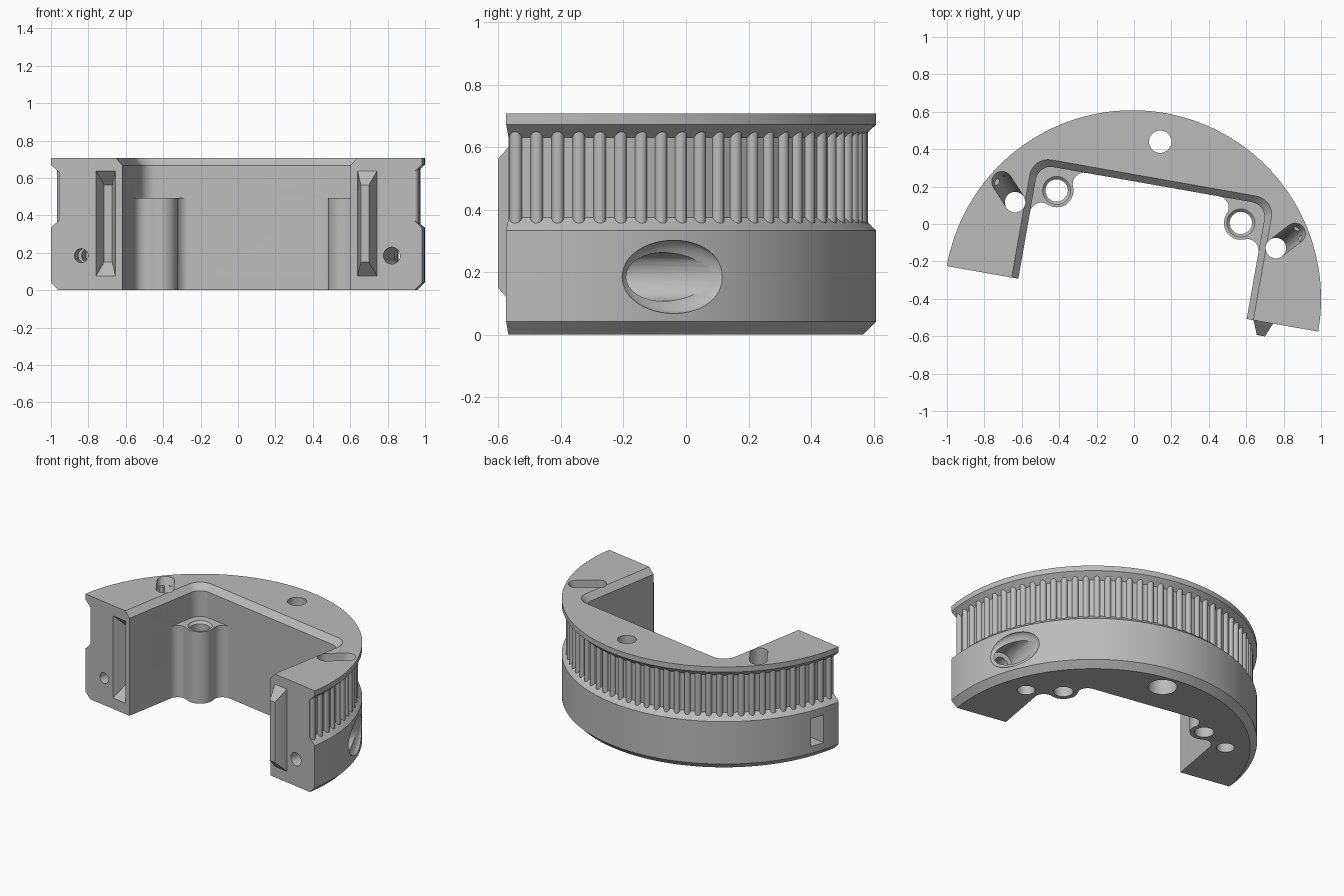
import bpy, bmesh, math
from math import sin, cos, pi, radians
from mathutils import Matrix, Vector

cube = bpy.data.objects.get("Cube")
if cube:
    bpy.data.objects.remove(cube, do_unlink=True)

grey = bpy.data.materials.new("plain grey")
grey.use_nodes = True
grey.diffuse_color = (0.5, 0.5, 0.5, 1)
grey.node_tree.nodes["Principled BSDF"].inputs["Base Color"].default_value = (0.5, 0.5, 0.5, 1)

R = 1.008          # flange radius
ROOT = 0.963       # radius between the teeth
HEIGHT = 0.708
WALL = 0.62        # half width of the square pocket
BOLT_Z = 0.185
# Everything is built around the ring axis, then turned into place
PLACE = Matrix.Translation((-0.008, -0.4, 0)) @ Matrix.Rotation(radians(-10), 4, 'Z')


def finish(name, bm):
    bmesh.ops.recalc_face_normals(bm, faces=bm.faces)
    mesh = bpy.data.meshes.new(name)
    bm.to_mesh(mesh)
    bm.free()
    mesh.materials.append(grey)
    ob = bpy.data.objects.new(name, mesh)
    bpy.context.collection.objects.link(ob)
    return ob


def add_loft(bm, loops):
    """Skin a stack of matching loops and cap both ends."""
    rows = [[bm.verts.new(p) for p in loop] for loop in loops]
    n = len(rows[0])
    for a, b in zip(rows, rows[1:]):
        for i in range(n):
            j = (i + 1) % n
            bm.faces.new((a[i], a[j], b[j], b[i]))
    bm.faces.new(rows[0])
    bm.faces.new(rows[-1])


def loft(name, loops):
    bm = bmesh.new()
    add_loft(bm, loops)
    return finish(name, bm)


def ring(x, y, z, r, n=32):
    return [(x + r * cos(2 * pi * i / n), y + r * sin(2 * pi * i / n), z) for i in range(n)]


def upright_ring(x, y, z, r, n=32):
    return [(x + r * cos(2 * pi * i / n), y, z + r * sin(2 * pi * i / n)) for i in range(n)]


def arc(cx, cy, r, a0, a1, n=8):
    return [(cx + r * cos(radians(a0 + (a1 - a0) * i / n)),
             cy + r * sin(radians(a0 + (a1 - a0) * i / n))) for i in range(n + 1)]


def box_loop(x, w, y, z0, z1):
    return [(x - w, y, z0), (x + w, y, z0), (x + w, y, z1), (x - w, y, z1)]


def at_height(points, z):
    return [(x, y, z) for x, y in points]


def mirrored(half):
    return half + [(-x, y) for x, y in reversed(half)]


def cut(target, cutter):
    cutter.hide_render = True
    mod = target.modifiers.new("cut", 'BOOLEAN')
    mod.operation = 'DIFFERENCE'
    mod.solver = 'EXACT'
    mod.object = cutter
    bpy.context.view_layer.objects.active = target
    bpy.ops.object.modifier_apply(modifier=mod.name)
    bpy.data.objects.remove(cutter, do_unlink=True)


# Half ring body: revolved profile with chamfered foot and toothed channel
profile = [(0.3, 0), (R - 0.042, 0), (R, 0.042), (R, 0.333), (ROOT, 0.375),
           (ROOT, 0.63), (R, 0.672), (R, HEIGHT), (0.3, HEIGHT)]
bm = bmesh.new()
face = bm.faces.new([bm.verts.new((r, 0, z)) for r, z in profile])
bmesh.ops.spin(bm, geom=[face] + face.edges[:] + face.verts[:], cent=(0, 0, 0),
               axis=(0, 0, 1), angle=pi, steps=96)
body = finish("half_ring_body", bm)


# Square pocket with rounded corners and a bevelled rim
def pocket(w, r):
    return mirrored([(w, -0.2)] + arc(w - r, w - r, r, 0, 90))


BOSS_TOP = 0.492
rim = WALL + 0.036
cut(body, loft("pocket_cutter", [at_height(pocket(WALL, 0.08), BOSS_TOP),
                                 at_height(pocket(WALL, 0.08), HEIGHT - 0.04),
                                 at_height(pocket(rim, 0.1), HEIGHT),
                                 at_height(pocket(rim, 0.1), HEIGHT + 0.1)]))

# Lower pocket leaves a filleted screw boss in each corner
boss, boss_r, fillet = 0.5, 0.09, 0.06
fx = WALL - fillet
fy = boss - math.sqrt((boss_r + fillet) ** 2 - (fx - boss) ** 2)
turn = math.degrees(math.atan2(boss - fy, boss - fx))
side = arc(fx, fy, fillet, 0, turn) + arc(boss, boss, boss_r, turn - 180, -135)[1:]
outline = mirrored([(WALL, -0.2)] + side + [(y, x) for x, y in reversed(side[:-1])])
cut(body, loft("lower_pocket_cutter", [at_height(outline, -0.1),
                                       at_height(outline, BOSS_TOP + 0.0005)]))

for s in (-1, 1):
    # Countersunk boss holes
    cut(body, loft("boss_hole_cutter", [ring(s * boss, boss, z, r) for z, r in
               ((-0.1, 0.06), (BOSS_TOP - 0.015, 0.06), (BOSS_TOP, 0.075), (0.6, 0.075))]))
    # Vertical hole with a slanted slot opening on the top
    cut(body, loft("vertical_hole_cutter", [ring(s * 0.708, 0.4, z, 0.055) for z in (-0.1, 0.8)]))
    bm = bmesh.new()
    for x, y, z in ((0.708, 0.4, 0.45), (0.708, 0.4, 0.72), (0.8, 0.5, 0.72)):
        for p in ring(s * x, y, z, 0.0548):
            bm.verts.new(p)
    hull = bmesh.ops.convex_hull(bm, input=bm.verts[:])
    bmesh.ops.delete(bm, geom=[v for v in bm.verts if not v.link_faces], context='VERTS')
    cut(body, finish("slot_cutter", bm))

# Rear hole, counterbored from below
cut(body, loft("rear_hole_cutter", [ring(0, 0.853, z, r) for z, r in
           ((-0.1, 0.09), (0.25, 0.09), (0.2501, 0.06), (0.8, 0.06))]))

# Clamp bolt: clearance bore and head recess on the left, bore and nut pocket on the right
cut(body, loft("bolt_bore_cutter", [upright_ring(0.843, y, BOLT_Z, r) for y, r in
           ((-0.1, 0.045), (0.33, 0.045), (0.3301, 0.078), (1.1, 0.078))]))
bm = bmesh.new()
angle = radians(31)
bmesh.ops.create_uvsphere(bm, u_segments=48, v_segments=24, radius=1,
    matrix=Matrix.Translation((R * cos(angle), R * sin(angle), BOLT_Z))
    @ Matrix.Rotation(angle, 4, 'Z') @ Matrix.Diagonal((0.05, 0.18, 0.117, 1)))
cut(body, finish("bolt_recess_cutter", bm))
cut(body, loft("nut_bore_cutter", [upright_ring(-0.843, y, BOLT_Z, 0.037) for y in (-0.1, 0.35)]))
cut(body, loft("nut_pocket_cutter", [box_loop(-0.93, 0.17, y, BOLT_Z - 0.095, BOLT_Z + 0.095)
                                     for y in (0.125, 0.22)]))

# Tapered key: groove in the right end, matching tongue on the left end
KEY_X, KEY_LOW, KEY_HIGH = 0.71, 0.075, 0.638


def key(x, depth, start):
    return [box_loop(x, w, y, KEY_LOW + d, KEY_HIGH - d)
            for w, y, d in ((0.053, start, 0), (0.053, 0, 0), (0.022, depth, abs(depth)))]


cut(body, loft("groove_cutter", key(-KEY_X, 0.075, -0.1)))
tongue = loft("tongue", key(KEY_X, -0.075, 0.02))

# Rounded drive teeth, one every four degrees
bm = bmesh.new()
for i in range(45):
    a = radians(1.4 + 4 * i)
    add_loft(bm, [ring(ROOT * cos(a), ROOT * sin(a), z, 0.02, 16) for z in (0.345, 0.66)])
teeth = finish("drive_teeth", bm)

# Turn into place and smooth the curved faces
bpy.ops.object.select_all(action='DESELECT')
for ob in (body, tongue, teeth):
    ob.data.transform(PLACE)
    ob.select_set(True)
bpy.context.view_layer.objects.active = body
bpy.ops.object.shade_smooth_by_angle(angle=radians(30))
